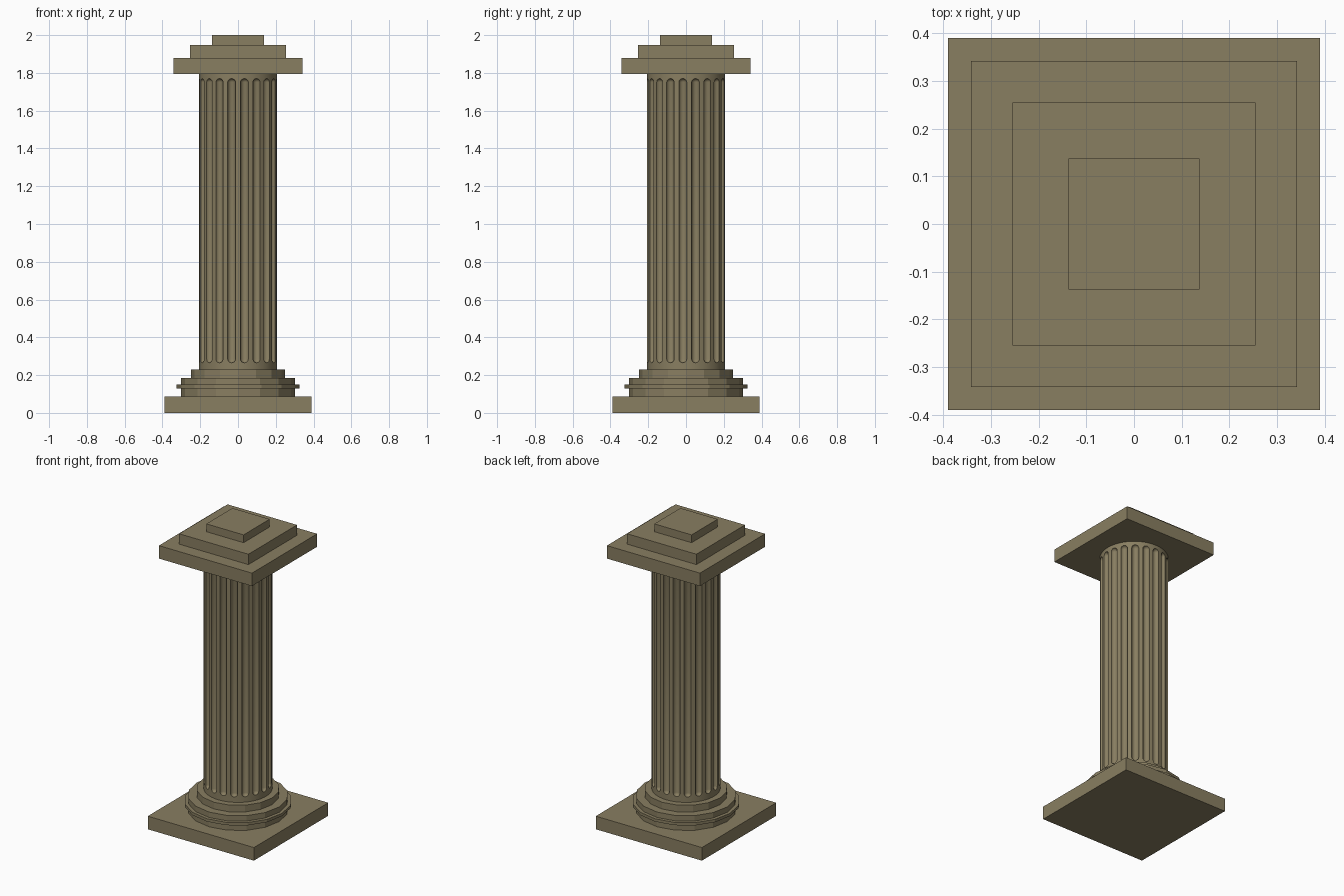
import bpy, bmesh, math
from mathutils import Matrix, Vector

if "Cube" in bpy.data.objects:
    bpy.data.objects.remove(bpy.data.objects["Cube"])

stone = bpy.data.materials.new("stone")
stone.diffuse_color = (0.25, 0.21, 0.12, 1)
stone.use_nodes = True
stone.node_tree.nodes["Principled BSDF"].inputs["Base Color"].default_value = stone.diffuse_color


def make_object(name, bm):
    mesh = bpy.data.meshes.new(name)
    bm.to_mesh(mesh)
    bm.free()
    mesh.materials.append(stone)
    obj = bpy.data.objects.new(name, mesh)
    bpy.context.collection.objects.link(obj)
    return obj


def slab(name, half, z0, z1):
    bm = bmesh.new()
    bmesh.ops.create_cube(bm, size=1)
    bmesh.ops.scale(bm, vec=(2 * half, 2 * half, z1 - z0), verts=bm.verts)
    bmesh.ops.translate(bm, vec=(0, 0, (z0 + z1) / 2), verts=bm.verts)
    return make_object(name, bm)


def disc(name, r, z0, z1, sides):
    bm = bmesh.new()
    bmesh.ops.create_cone(bm, cap_ends=True, segments=sides, radius1=r, radius2=r,
                          depth=z1 - z0,
                          matrix=Matrix.Translation((0, 0, (z0 + z1) / 2)))
    return make_object(name, bm)


# Square plinth and stepped capital
slab("plinth", 0.39, 0, 0.087)
slab("capital_lower", 0.342, 1.793, 1.879)
slab("capital_middle", 0.255, 1.879, 1.948)
slab("capital_top", 0.137, 1.948, 2.0)

# Sixteen-sided base rings
disc("base_ring_lower", 0.303, 0.087, 0.13, 16)
disc("base_ring_wide", 0.325, 0.13, 0.149, 16)
disc("base_ring_upper", 0.303, 0.149, 0.185, 16)
disc("base_ring_top", 0.25, 0.185, 0.23, 16)

# Shaft with nineteen round-ended flutes
R, FLUTES, FR, LOW, HIGH = 0.207, 19, 0.022, 0.265, 1.77
shaft = disc("shaft", R, 0.225, 1.795, 76)

bm = bmesh.new()
for k in range(FLUTES):
    a = math.pi / 2 + 2 * math.pi * k / FLUTES
    ball = bmesh.ops.create_uvsphere(bm, u_segments=16, v_segments=9, radius=FR)["verts"]
    for v in ball:
        v.co.z += HIGH - FR if v.co.z > 0 else LOW + FR
    bmesh.ops.translate(bm, vec=(R + 0.001, 0, 0), verts=ball)
    bmesh.ops.rotate(bm, cent=Vector(), matrix=Matrix.Rotation(a, 3, 'Z'), verts=ball)
cutter = make_object("flute_cutter", bm)
cutter.hide_render = True

mod = shaft.modifiers.new("flutes", 'BOOLEAN')
mod.operation = 'DIFFERENCE'
mod.solver = 'EXACT'
mod.object = cutter
bpy.context.view_layer.objects.active = shaft
shaft.select_set(True)
bpy.ops.object.modifier_apply(modifier=mod.name)
bpy.data.objects.remove(cutter)
bpy.ops.object.shade_smooth_by_angle(angle=math.radians(30))
